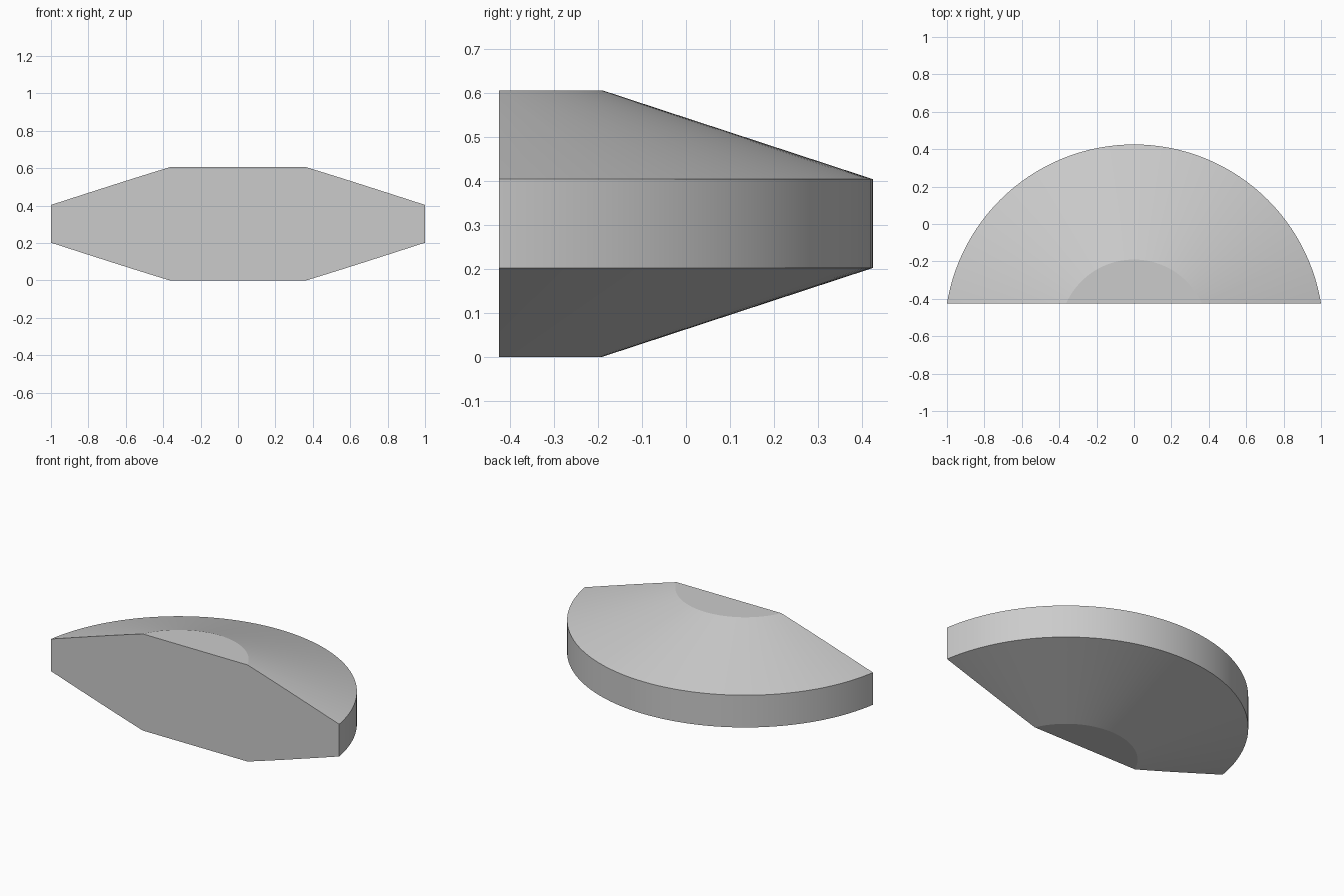
import bpy
import bmesh
import math

cube = bpy.data.objects.get("Cube")
if cube:
    bpy.data.objects.remove(cube, do_unlink=True)

# Plain grey material
GREY = (0.6, 0.6, 0.6, 1.0)
grey = bpy.data.materials.new("plain grey")
grey.use_nodes = True
grey.diffuse_color = GREY
grey.node_tree.nodes["Principled BSDF"].inputs["Base Color"].default_value = GREY

# Concentric rims of the turned disc, cut off by the flat front
OUTER, INNER = 1.0132, 0.398
AXIS_Y, FRONT_Y = -0.588, -0.425
PROFILE = [(INNER, 0.0), (OUTER, 0.202), (OUTER, 0.404), (INNER, 0.606)]
SEGMENTS = 128

bm = bmesh.new()
rings = []
for radius, z in PROFILE:
    ring = []
    for i in range(SEGMENTS):
        a = 2 * math.pi * i / SEGMENTS
        ring.append(bm.verts.new((radius * math.cos(a), AXIS_Y + radius * math.sin(a), z)))
    rings.append(ring)

# Cone, band and cone walls, then the flat caps
for low, high in zip(rings, rings[1:]):
    for i in range(SEGMENTS):
        j = (i + 1) % SEGMENTS
        bm.faces.new((low[i], low[j], high[j], high[i]))
bm.faces.new(rings[0][::-1])
bm.faces.new(rings[-1])

# Slice off the front and close it with one flat face
cut = bmesh.ops.bisect_plane(bm, geom=bm.verts[:] + bm.edges[:] + bm.faces[:],
                             plane_co=(0, FRONT_Y, 0), plane_no=(0, -1, 0),
                             clear_outer=True)
edges = [e for e in cut["geom_cut"] if isinstance(e, bmesh.types.BMEdge)]
bmesh.ops.contextual_create(bm, geom=edges)
bmesh.ops.recalc_face_normals(bm, faces=bm.faces[:])

mesh = bpy.data.meshes.new("bevelled_half_disc")
bm.to_mesh(mesh)
bm.free()
mesh.materials.append(grey)
disc = bpy.data.objects.new("bevelled_half_disc", mesh)
bpy.context.collection.objects.link(disc)

# Smooth round walls, crisp rims
bpy.ops.object.select_all(action="DESELECT")
disc.select_set(True)
bpy.context.view_layer.objects.active = disc
bpy.ops.object.shade_smooth_by_angle(angle=math.radians(15))
